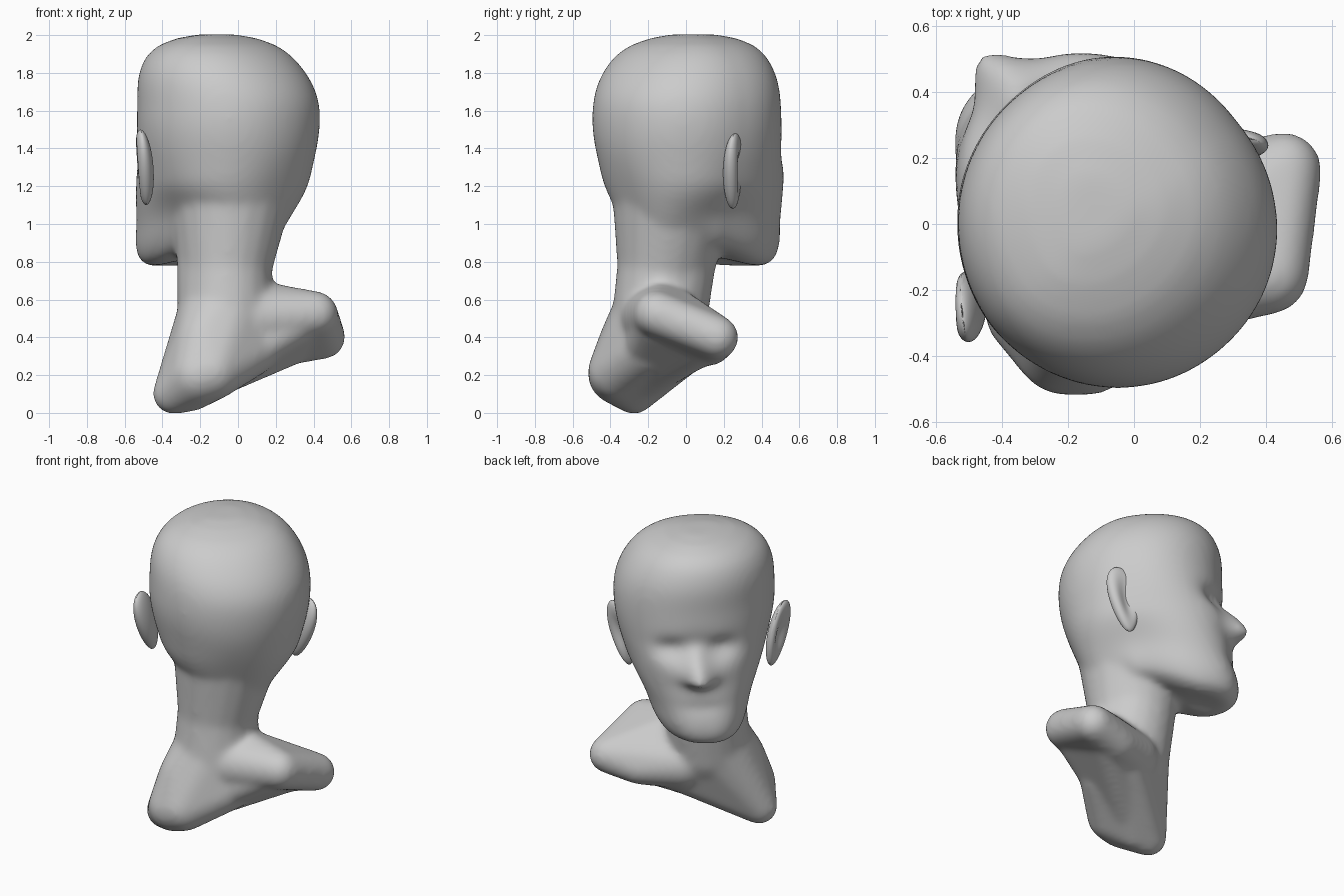
import bpy, bmesh
from math import cos, sin, pi, exp, radians
from mathutils import Vector, Matrix

if "Cube" in bpy.data.objects:
    bpy.data.objects.remove(bpy.data.objects["Cube"])

# Head frame: u = sideways, v = direction of the face
ANG = radians(130)
F = Vector((cos(ANG), sin(ANG), 0))
R = Vector((sin(ANG), -cos(ANG), 0))
O = Vector((-0.06, 0, 0))


def place(u, v, z):
    return O + R * u + F * v + Vector((0, 0, z))


def gauss(*d):
    return exp(-sum(x * x for x in d))


def ramp(x, lo, hi):
    t = max(0, min(1, (x - lo) / (hi - lo)))
    return t * t * (3 - 2 * t)


def make_object(name, bm):
    me = bpy.data.meshes.new(name)
    bm.to_mesh(me)
    bm.free()
    ob = bpy.data.objects.new(name, me)
    bpy.context.collection.objects.link(ob)
    return ob


def add_hull(bm, balls):
    """Convex hull around a set of balls (x, y, z, radius)."""
    verts = []
    for x, y, z, r in balls:
        verts += bmesh.ops.create_uvsphere(bm, u_segments=20, v_segments=12, radius=r,
                                           matrix=Matrix.Translation((x, y, z)))["verts"]
    res = bmesh.ops.convex_hull(bm, input=verts)
    junk = [e for e in set(res["geom_interior"] + res["geom_unused"])
            if isinstance(e, bmesh.types.BMVert)]
    bmesh.ops.delete(bm, geom=junk, context="VERTS")


# Head profile: z, front reach, back reach, half width
KEYS = [(0.775, 0.50, 0.02, 0.19), (0.80, 0.56, 0.06, 0.255), (0.88, 0.59, 0.20, 0.305),
        (0.95, 0.57, 0.31, 0.32), (1.02, 0.555, 0.345, 0.34), (1.15, 0.54, 0.40, 0.395),
        (1.28, 0.525, 0.45, 0.435), (1.40, 0.505, 0.485, 0.467), (1.52, 0.49, 0.50, 0.485),
        (1.64, 0.485, 0.495, 0.483), (1.74, 0.48, 0.465, 0.468), (1.83, 0.455, 0.41, 0.435),
        (1.90, 0.415, 0.34, 0.38), (1.95, 0.36, 0.26, 0.31), (1.985, 0.27, 0.15, 0.21),
        (2.005, 0.15, 0.04, 0.09)]


def linear(z):
    z = max(KEYS[0][0], min(KEYS[-1][0], z))
    for a, b in zip(KEYS, KEYS[1:]):
        if z <= b[0] + 1e-6:
            t = (z - a[0]) / (b[0] - a[0])
            return Vector([a[i] + (b[i] - a[i]) * t for i in (1, 2, 3)])


def profile(z):
    h = max(0, min(0.05, z - 0.82, (1.93 - z) / 2))
    return (linear(z - h) + linear(z) * 2 + linear(z + h)) / 4


def relief(u, z):
    """Nose, eye hollows, brows, cheeks and mouth."""
    nose = ramp(1.44 - z, 0, 0.22) * ramp(z, 1.14, 1.22)
    d = 0.125 * nose * gauss(u / (0.05 + 0.04 * nose))
    a = abs(u)
    d -= 0.05 * gauss((a - 0.15) / 0.10, (z - 1.39) / 0.06)
    d -= 0.02 * gauss(u / 0.1, (z - 1.43) / 0.06)
    d += 0.012 * gauss((a - 0.2) / 0.1, (z - 1.27) / 0.08)
    d -= 0.014 * gauss(u / 0.14, (z - 1.03) / 0.03)
    return d


bm = bmesh.new()
N = 120
rings = []
for k in range(63):
    z = 0.775 + k * 0.01983
    f, b, w = profile(z)
    n = 2.5 - 0.45 * ramp(z, 1.0, 1.4)
    crown = ramp(z, 1.6, 1.95)
    ring = []
    for i in range(N):
        t = 2 * pi * i / N
        c, s = cos(t), sin(t)
        # the back of the jaw narrows into the neck
        narrow = (1 - ramp(z, 0.9, 1.25)) * (1 - ramp(s, -0.7, 0.5))
        u = w * (1 - 0.25 * narrow) * abs(c) ** (2 / n) * (1 if c > 0 else -1)
        v = abs(s) ** (2 / n) * (f if s > 0 else -b)
        if s > 0:
            v += relief(u, z) * ramp(s, 0.1, 0.35)
        u += 0.12 * (min(z, 1.35) - 1.1) * max(s, 0)
        # the jaw line rises towards the ears
        lift = 0.10 * (1 - ramp(v, 0.0, 0.42)) * ramp(v, -0.3, 0.0) * max(0, (1.2 - z) / 0.425)
        ring.append(bm.verts.new(place(u - 0.03 * crown, v + 0.02 * crown, z + lift)))
    rings.append(ring)
for lo, hi in zip(rings, rings[1:]):
    for i in range(N):
        j = (i + 1) % N
        bm.faces.new((lo[i], lo[j], hi[j], hi[i]))
for ring in (rings[0], rings[-1]):
    mid = sum((p.co for p in ring), Vector()) / N
    tip = bm.verts.new(mid)
    for i in range(N):
        bm.faces.new((ring[i], ring[(i + 1) % N], tip))

# Neck, widening into the nape
add_hull(bm, [(-0.03, -0.07, 1.2, 0.325), (-0.06, -0.125, 0.78, 0.24), (-0.085, -0.08, 0.8, 0.24)])
add_hull(bm, [(-0.06, -0.125, 0.78, 0.24), (-0.085, -0.08, 0.8, 0.24), (-0.065, -0.14, 0.5, 0.255)])
# Low shoulder and chest
add_hull(bm, [(-0.07, -0.14, 0.52, 0.25), (-0.345, -0.275, 0.10, 0.108), (-0.25, -0.29, 0.105, 0.1),
              (-0.21, -0.365, 0.2, 0.155), (-0.14, -0.365, 0.22, 0.155),
              (-0.17, -0.29, 0.38, 0.17), (0.08, -0.2, 0.34, 0.14), (0.05, 0.0, 0.33, 0.12)])
# Raised shoulder
add_hull(bm, [(0.455, 0.165, 0.40, 0.115), (0.41, -0.155, 0.525, 0.12), (0.25, 0.13, 0.36, 0.11),
              (0.02, 0.0, 0.4, 0.16), (0.06, -0.18, 0.5, 0.17), (0.1, -0.12, 0.56, 0.14)])
# Underside joining the two shoulders
add_hull(bm, [(-0.24, -0.3, 0.15, 0.12), (0.3, 0.1, 0.37, 0.11), (0.3, -0.16, 0.47, 0.12),
              (0.0, -0.1, 0.45, 0.15)])
bmesh.ops.recalc_face_normals(bm, faces=bm.faces)
bust = make_object("bust", bm)

# Fuse and soften the parts
m = bust.modifiers.new("fuse", "REMESH")
m.mode = "VOXEL"
m.voxel_size = 0.016
m.use_smooth_shade = True
m = bust.modifiers.new("soften", "SMOOTH")
m.factor = 0.5
m.iterations = 26


def make_ear(name, side, v0, z0, reach):
    """Cupped oval leaf that flares outward at the back."""
    bm = bmesh.new()
    bmesh.ops.create_uvsphere(bm, u_segments=40, v_segments=28, radius=1)
    flare = radians(32)
    for vert in bm.verts:
        x, y, z = vert.co
        depth = 0.055 * x
        if x > 0:
            depth -= 0.05 * gauss((y - 0.15) / 0.6, z / 0.65)   # hollow of the ear
        p, q = depth, y * 0.12 * (0.8 + 0.2 * z) - 0.03 * z     # narrower lobe
        uu = p * cos(flare) - q * sin(flare)
        vv = p * sin(flare) + q * cos(flare)
        vert.co = place(side * (reach + uu + 0.025 * z), v0 + vv, z0 + 0.2 * z)
    bmesh.ops.recalc_face_normals(bm, faces=bm.faces)
    ob = make_object(name, bm)
    for poly in ob.data.polygons:
        poly.use_smooth = True
    return ob


make_ear("ear_right", 1, -0.03, 1.28, 0.435)
make_ear("ear_left", -1, 0.10, 1.30, 0.495)
